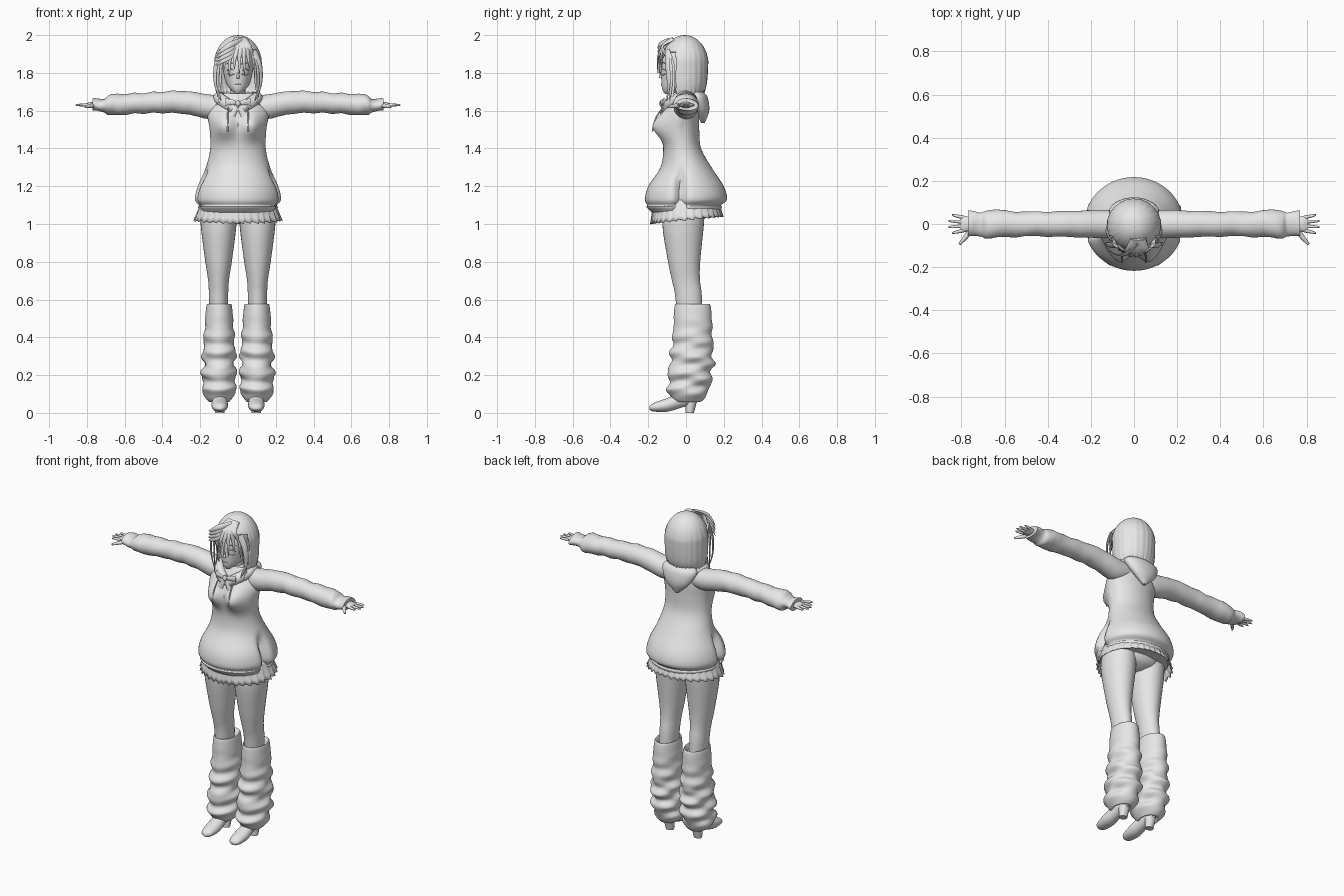
import bpy
import bmesh
from math import sin, cos, pi, exp, atan2, copysign, radians
from mathutils import Vector

if "Cube" in bpy.data.objects:
    bpy.data.objects.remove(bpy.data.objects["Cube"])

light_grey = bpy.data.materials.new("light_grey")
light_grey.use_nodes = True
light_grey.diffuse_color = (.8, .8, .8, 1)
shader = light_grey.node_tree.nodes["Principled BSDF"]
shader.inputs["Base Color"].default_value = light_grey.diffuse_color


def clamp(value):
    return min(max(value, 0), 1)


def spline(rows, steps):
    """Smooth interpolation through rows of numbers."""
    rows = [Vector(row) for row in rows]
    result = []
    for i, (start, end) in enumerate(zip(rows, rows[1:])):
        leave = (end - rows[max(i - 1, 0)]) / 2
        arrive = (rows[min(i + 2, len(rows) - 1)] - start) / 2
        for step in range(steps):
            t = step / steps
            blend = t * t * (3 - 2 * t)
            result.append(start.lerp(end, blend) + leave * t * (1 - t) ** 2 - arrive * t * t * (1 - t))
    return result + [rows[-1]]


def circle(count):
    return [(cos(2 * pi * i / count), sin(2 * pi * i / count)) for i in range(count)]


def skin(bm, rings, caps=True):
    """Bridge consecutive rings of points into a surface."""
    rings = [[bm.verts.new(point) for point in ring] for ring in rings]
    for lower, upper in zip(rings, rings[1:]):
        for i in range(len(lower)):
            bm.faces.new((lower[i - 1], lower[i], upper[i], upper[i - 1]))
    if caps:
        bm.faces.new(rings[0])
        bm.faces.new(rings[-1])


PLACE = {"x": lambda along, a, b: Vector((along, a, b)),
         "y": lambda along, a, b: Vector((a, along, b)),
         "z": lambda along, a, b: Vector((a, b, along))}


def loft(bm, rows, axis="z", at=0, sides=32, steps=4, warp=None, caps=True):
    """Oval sections: position, half width, half depth, depth offset."""
    rings = []
    for along, width, depth, offset in spline(rows, steps):
        ring = [PLACE[axis](along, at + width * c, offset + depth * s) for c, s in circle(sides)]
        if warp:
            for point in ring:
                warp(point)
        rings.append(ring)
    skin(bm, rings, caps)


def tube(bm, path, radius, taper=0.0, flat=1.0, up=None, sides=8):
    """Strand along points; taper shrinks its far end."""
    points = spline(path, 5)
    last = len(points) - 1
    rings = []
    for i, point in enumerate(points):
        tangent = points[min(i + 1, last)] - points[max(i - 1, 0)]
        outward = Vector(up) if up else Vector((point.x, point.y, 0))
        side = tangent.cross(outward).normalized()
        normal = side.cross(tangent).normalized()
        size = radius * (1 - taper * (i / last) ** 2)
        rings.append([point + (side * c + normal * s * flat) * size for c, s in circle(sides)])
    skin(bm, rings)


def finish(name, bm, mirror=False, thickness=0.0):
    bmesh.ops.remove_doubles(bm, verts=bm.verts, dist=.00001)
    bmesh.ops.recalc_face_normals(bm, faces=bm.faces)
    mesh = bpy.data.meshes.new(name)
    bm.to_mesh(mesh)
    bm.free()
    mesh.materials.append(light_grey)
    part = bpy.data.objects.new(name, mesh)
    bpy.context.collection.objects.link(part)
    bpy.ops.object.select_all(action="DESELECT")
    part.select_set(True)
    bpy.context.view_layer.objects.active = part
    bpy.ops.object.shade_smooth_by_angle(angle=radians(50))
    if thickness:
        part.modifiers.new("thickness", "SOLIDIFY").thickness = thickness
    if mirror:
        part.modifiers.new("mirror", "MIRROR")


def lofted(name, rows, mirror=False, thickness=0.0, **options):
    bm = bmesh.new()
    loft(bm, rows, **options)
    finish(name, bm, mirror, thickness)


def strands(name, paths, mirror=False, **options):
    bm = bmesh.new()
    for path in paths:
        tube(bm, path, **options)
    finish(name, bm, mirror)


# Hoodie body: bust volume and open side slits
def shape_hoodie(point):
    if point.y < 0:
        across = (abs(point.x) - .075) / .06
        height = (point.z - 1.52) / .065
        point.y -= .06 * exp(-across ** 2 - height ** 2)
    slit = clamp((1.3 - point.z) * 12) * exp(-((point.y + .03) * 40) ** 2)
    point.x -= copysign(.045 * slit, point.x)


lofted("hoodie_body", [
    (1.06, .2, .18, 0), (1.09, .215, .2, -.01), (1.1, .21, .195, -.01), (1.13, .23, .217, 0),
    (1.2, .215, .2, 0), (1.3, .17, .135, 0), (1.4, .147, .1, -.02), (1.5, .15, .1, -.03),
    (1.6, .16, .09, -.02), (1.69, .1, .06, 0)], sides=72, warp=shape_hoodie)


# Sleeves with soft folds, gathered over the cuffs
def fold_sleeve(point):
    amount = .004 * clamp(point.x * 3 - .4)
    point.z += amount * sin(point.x * 60 + point.y * 25)
    point.y += amount * sin(point.x * 45 + point.z * 30)


lofted("sleeves", [
    (.07, .06, .055, 1.62), (.15, .065, .065, 1.62), (.3, .06, .06, 1.645), (.5, .057, .054, 1.64),
    (.67, .066, .055, 1.63), (.71, .055, .035, 1.63), (.77, .06, .032, 1.63)],
    mirror=True, axis="x", warp=fold_sleeve)

# Hands: palm, four fingers and a thumb
bm = bmesh.new()
loft(bm, [(.73, .025, .018, 1.63), (.78, .036, .015, 1.63), (.805, .034, .008, 1.63)], axis="x", sides=16)
for finger in range(4):
    spread = finger - 1.5
    tip = .862 - .008 * spread ** 2
    tube(bm, [(.79, .02 * spread, 1.63), (tip, .028 * spread, 1.63)], radius=.009, taper=.6, up=(0, 0, 1))
tube(bm, [(.75, -.02, 1.63), (.78, -.06, 1.625), (.81, -.095, 1.62)], radius=.013, taper=.6, up=(0, 0, 1))
finish("hands", bm, mirror=True)

# Hood: roll round the neck and pouch on the back
strands("hood_collar", [[(0, -.1, 1.6), (.05, -.09, 1.63), (.1, -.03, 1.665), (.07, .05, 1.66), (0, .075, 1.66)]],
        mirror=True, radius=.032, up=(.1, .1, 1), sides=14)
lofted("hood_pouch", [(1.535, .01, .01, .09), (1.6, .08, .038, .085), (1.67, .115, .055, .06), (1.7, .09, .035, .055)])

# Drawstrings and neck bow
strands("drawstrings", [[(.05, -.12, 1.62), (.055, -.16, 1.56), (.055, -.178, 1.49)]],
        mirror=True, radius=.004, up=(0, 1, 0))
strands("bow", [[(.004, -.125, 1.637), (.03, -.13, 1.645), (.066, -.115, 1.645)],
                [(.004, -.125, 1.63), (.018, -.13, 1.6), (.035, -.13, 1.57)]],
        mirror=True, radius=.011, taper=-1, flat=.4, up=(0, 1, 0))
lofted("bow_knot", [(1.62, .006, .01, -.125), (1.637, .015, .018, -.125), (1.655, .006, .01, -.125)], sides=16)


# Pleated skirt, lower in front
def pleat(point):
    fold = atan2(point.y, point.x) / pi * 16 % 1
    drop = (1.13 - point.z) * 10
    point.x *= 1 + .06 * fold * drop
    point.y *= 1 + .06 * fold * drop
    point.z += drop * (.1 * point.y - .012 * fold)


lofted("skirt", [(1.13, .19, .17, 0), (1.03, .224, .185, .005)],
       thickness=.005, sides=192, warp=pleat, caps=False)

# Hips and legs
lofted("hips", [(1, .05, .05, 0), (1.03, .14, .1, 0), (1.1, .185, .115, 0), (1.2, .15, .1, 0)])
lofted("legs", [(.3, .04, .06, .03), (.6, .05, .07, .015), (.7, .055, .074, 0), (.8, .07, .085, -.01),
                (1, .095, .11, -.015), (1.1, .09, .1, 0)], at=.103, mirror=True)


# Slouched leg warmers
def slouch(point):
    outward = Vector((point.x - .1, point.y - .03, 0)).normalized()
    amount = .01 * clamp(2.1 - point.z * 4) * clamp(point.z * 12 - .7)
    wave = sin(point.z * 62 + 2 * sin(point.x * 14) + point.y * 16)
    ripple = sin(point.z * 95 - point.y * 30) / 2
    point += outward * amount * (wave + ripple)
    point.x = max(point.x, .004)


lofted("leg_warmers", [
    (.55, .05, .07, .03), (.568, .067, .095, .035), (.4, .08, .105, .035), (.25, .087, .115, .027),
    (.12, .085, .108, .013), (.06, .055, .07, .01), (.08, .035, .045, .01)],
    at=.1, mirror=True, sides=40, steps=14, warp=slouch)

# Heeled shoes
bm = bmesh.new()
loft(bm, [(-.192, .015, .01, .026), (-.17, .035, .023, .03), (-.1, .044, .036, .042), (-.03, .037, .04, .066),
          (.03, .033, .035, .08), (.058, .015, .02, .078)], axis="y", at=.097, sides=24)
loft(bm, [(0, .025, .022, .02), (.06, .032, .03, .028)], at=.097, sides=20)
finish("shoes", bm, mirror=True)

# Head and neck
lofted("head", [(1.688, .012, .018, -.093), (1.71, .038, .055, -.07), (1.75, .065, .095, -.035),
                (1.85, .084, .11, -.02), (1.93, .07, .085, -.01), (1.96, .03, .04, -.01)])
lofted("neck", [(1.58, .06, .055, 0), (1.65, .04, .04, -.01), (1.75, .04, .04, -.01)])


# Facial features lie along the curve of the face
def face_arc(height, inner, outer, bow):
    middle = (inner + outer) / 2
    return [(x, 6 * x * x - .129, height + (bow if x == middle else 0)) for x in (inner, middle, outer)]


strands("nose", [[(0, -.122, 1.82), (0, -.132, 1.795), (0, -.136, 1.772)]],
        radius=.004, taper=-1.5, up=(0, 1, 0))
strands("mouth", [face_arc(1.738, 0, .018, 0)], mirror=True, radius=.003, taper=.5, up=(0, 1, 0))
strands("eyes_and_brows", [face_arc(1.81, .017, .06, .012), face_arc(1.795, .02, .056, -.006),
                           face_arc(1.848, .016, .062, .006)],
        mirror=True, radius=.003, taper=.5, up=(0, 1, 0))


# Bob hair shell with combed locks, opened over the face
def comb(point):
    angle = atan2(point.y, point.x)
    swell = 1 + .018 * clamp((2 - point.z) * 8) * abs(sin(angle * 11 + sin(angle * 3) / 2))
    point.x *= swell
    point.y *= swell
    point.z += max(1.72 - point.z, 0) * abs(sin(angle * 16)) / 2


dome = [radians(angle) for angle in range(0, 91, 15)]
bm = bmesh.new()
loft(bm, [(1.655, .108, .092, -.008), (1.74, .122, .113, -.005)]
     + [(1.85 + .15 * sin(a), .124 * cos(a), .122 * cos(a), -.006) for a in dome],
     sides=128, steps=5, warp=comb, caps=False)
centres = {face: face.calc_center_median() for face in bm.faces}
opening = [face for face, centre in centres.items() if centre.y < -.055 and centre.z < 1.91]
bmesh.ops.delete(bm, geom=opening, context="FACES")
finish("hair_shell", bm, thickness=.006)

# Side locks framing the face
strands("side_locks", [
    [(side * .085, -.1, 1.92), (side * (.105 + shift), -.085 - shift, 1.84),
     (side * (.108 + shift), -.08 - shift, 1.74), (side * (.1 - shift), -.09 - shift, 1.64 + shift)]
    for side in (-1, 1) for shift in (-.012, 0, .012)], radius=.018, taper=.9, flat=.4)

# Fringe sweeping from the side parting, with loose tufts on the right
fringe = []
for lock in range(8):
    tip = .027 * lock - .1
    front = 6 * tip ** 2 - .15
    fringe.append([(.02 + tip / 4, -.07, 1.98), (.015 + tip / 2, -.125, 1.94),
                   (tip * .9, front, 1.88), (tip, front, 1.8 + .025 * sin(lock * 2.4))])
for lock in range(4):
    fall = .02 * lock
    fringe.append([(.02, -.09, 1.97), (-.04, -.14, 1.95 - fall), (-.085, -.14, 1.92 - fall),
                   (-.12, -.12, 1.9 - fall)])
strands("fringe", fringe, radius=.016, taper=.93, flat=.4)
